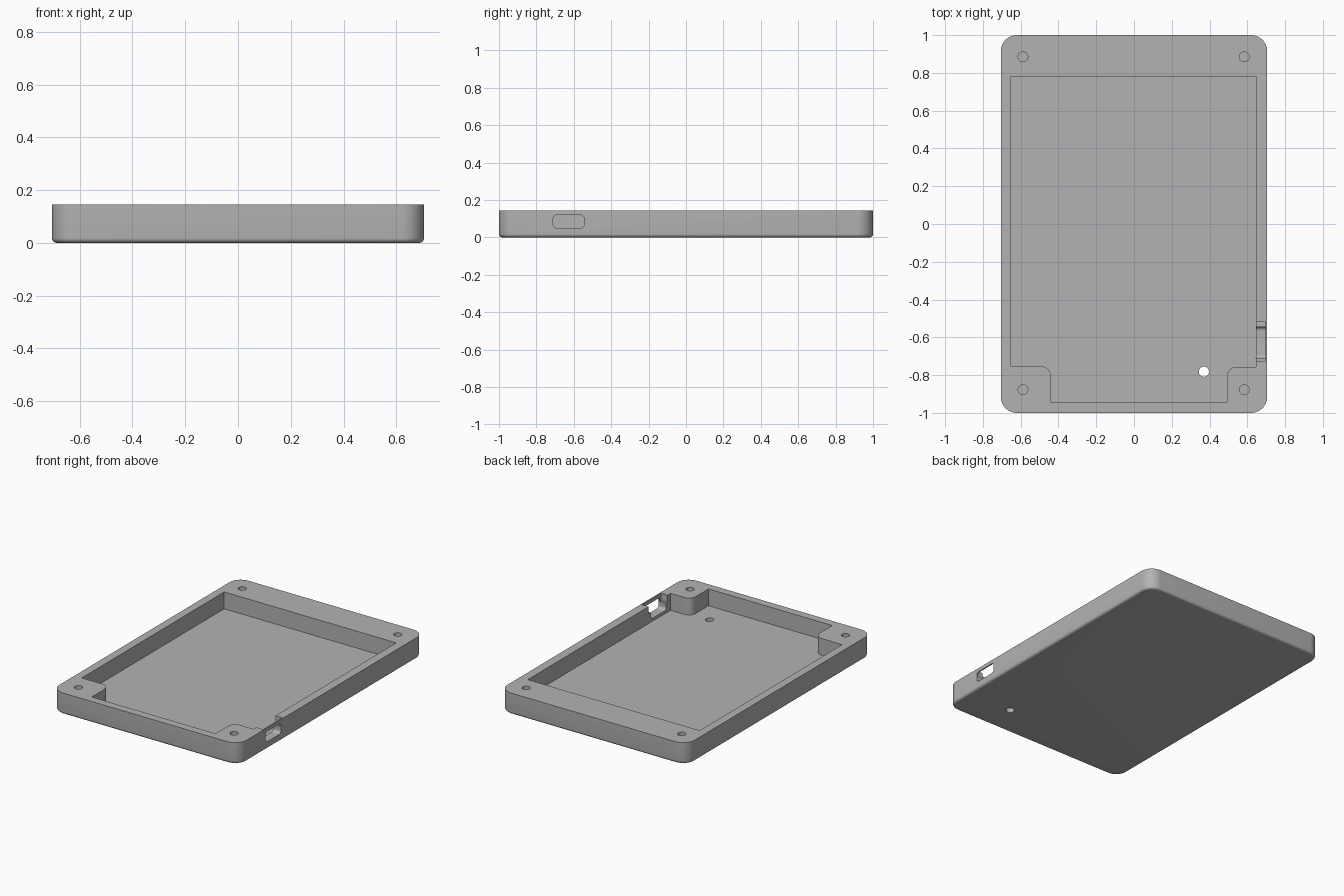
import bpy, bmesh
from math import sin, cos, pi, radians

if "Cube" in bpy.data.objects:
    bpy.data.objects.remove(bpy.data.objects["Cube"], do_unlink=True)

W, L, H = 0.705, 1.0, 0.145          # half width, half length, height
FLOOR, CORNER, FILLET = 0.03, 0.085, 0.018

grey = bpy.data.materials.new("plain grey")
grey.use_nodes = True
colour = (0.45, 0.45, 0.45, 1)
grey.diffuse_color = colour
grey.node_tree.nodes["Principled BSDF"].inputs["Base Color"].default_value = colour


def rounded(points, steps=10):
    """Closed outline from (x, y, radius) right-angled corners."""
    out = []
    n = len(points)
    for i, (x, y, r) in enumerate(points):
        if r == 0:
            out.append((x, y))
            continue
        (px, py, _), (nx, ny, _) = points[i - 1], points[(i + 1) % n]
        a = ((px > x) - (px < x), (py > y) - (py < y))
        b = ((nx > x) - (nx < x), (ny > y) - (ny < y))
        for k in range(steps + 1):
            t = k / steps * pi / 2
            u, v = r * (1 - sin(t)), r * (1 - cos(t))
            out.append((x + a[0] * u + b[0] * v, y + a[1] * u + b[1] * v))
    return out


def rectangle(x0, x1, y0, y1, r=0.0):
    return rounded([(x0, y0, r), (x1, y0, r), (x1, y1, r), (x0, y1, r)])


def circle(x, y, r, n=32):
    return [(x + r * cos(2 * pi * k / n), y + r * sin(2 * pi * k / n)) for k in range(n)]


def loft(name, rings):
    """Solid through rings of matching 3D points, capped at both ends."""
    bm = bmesh.new()
    loops = [[bm.verts.new(p) for p in ring] for ring in rings]
    n = len(loops[0])
    for lo, hi in zip(loops, loops[1:]):
        for i in range(n):
            j = (i + 1) % n
            bm.faces.new((lo[i], lo[j], hi[j], hi[i]))
    bm.faces.new(loops[0][::-1])
    bm.faces.new(loops[-1])
    bmesh.ops.recalc_face_normals(bm, faces=bm.faces)
    mesh = bpy.data.meshes.new(name)
    bm.to_mesh(mesh)
    bm.free()
    mesh.materials.append(grey)
    ob = bpy.data.objects.new(name, mesh)
    bpy.context.collection.objects.link(ob)
    return ob


def prism(name, outline, z0, z1):
    return loft(name, [[(x, y, z) for x, y in outline] for z in (z0, z1)])


# Outer shell with rounded corners and a filleted bottom edge
rings = []
for k in range(7):
    t = k / 6 * pi / 2
    d, z = FILLET * (1 - sin(t)), FILLET * (1 - cos(t))
    rings.append([(x, y, z) for x, y in rectangle(d - W, W - d, d - L, L - d, CORNER - d)])
rings.append([(x, y, H) for x, y in rectangle(-W, W, -L, L, CORNER)])
tray = loft("tray", rings)

TOP = H + 0.05
cutters = []

# Cavity that leaves two rounded bosses in the front corners
cavity = rounded([(-0.44, -0.945, 0), (0.492, -0.945, 0), (0.492, -0.757, 0.05),
                  (0.646, -0.757, 0), (0.646, 0.78, 0), (-0.65, 0.78, 0),
                  (-0.65, -0.752, 0), (-0.44, -0.752, 0.055)])
cutters.append(prism("cavity_cutter", cavity, FLOOR, TOP))

# Blind screw holes and the hole through the floor
for x in (-0.588, 0.584):
    for y in (-0.877, 0.885):
        cutters.append(prism("screw_hole_cutter", circle(x, y, 0.026), FLOOR, TOP))
cutters.append(prism("floor_hole_cutter", circle(0.37, -0.782, 0.027), -0.05, 0.08))

# Port slot through the side wall
slot = rectangle(-0.71, -0.545, 0.05, 0.12, 0.02)
cutters.append(loft("port_cutter", [[(x, y, z) for y, z in slot] for x in (0.6, 0.75)]))

# Notch in the wall behind the port, leaving a thin outer skin
cutters.append(prism("notch_cutter", rectangle(0.6, 0.696, -0.726, -0.52), 0.095, TOP))

for cutter in cutters:
    cutter.hide_render = True
    mod = tray.modifiers.new(cutter.name, "BOOLEAN")
    mod.operation, mod.solver, mod.object = "DIFFERENCE", "EXACT", cutter

# Apply the cuts and drop the cutters
graph = bpy.context.evaluated_depsgraph_get()
result = bpy.data.meshes.new_from_object(tray.evaluated_get(graph))
tray.modifiers.clear()
tray.data = result
result.name = "tray"
for cutter in cutters:
    bpy.data.objects.remove(cutter, do_unlink=True)

for ob in bpy.context.selected_objects:
    ob.select_set(False)
tray.select_set(True)
bpy.context.view_layer.objects.active = tray
bpy.ops.object.shade_smooth_by_angle(angle=radians(30))
